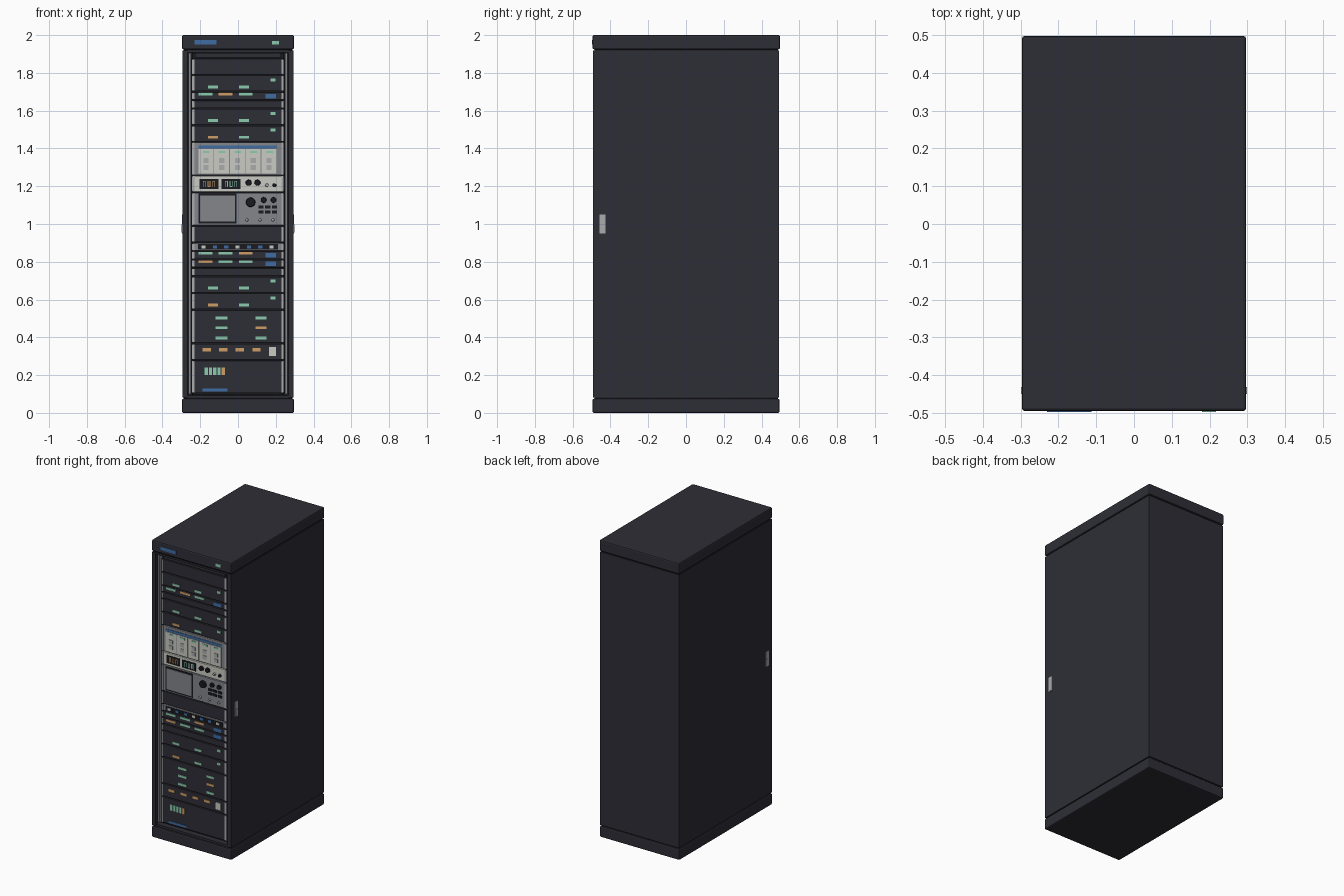
import bpy, bmesh, math
from mathutils import Matrix

if "Cube" in bpy.data.objects:
    bpy.data.objects.remove(bpy.data.objects["Cube"])


def material(name, r, g, b):
    m = bpy.data.materials.new(name)
    m.diffuse_color = (r, g, b, 1)
    m.use_nodes = True
    m.node_tree.nodes["Principled BSDF"].inputs["Base Color"].default_value = m.diffuse_color
    return m


GRAPHITE = material("graphite", 0.027, 0.027, 0.037)
BLACK = material("black", 0.010, 0.010, 0.014)
GREY = material("mid grey", 0.23, 0.24, 0.26)
STEEL = material("steel", 0.40, 0.41, 0.42)
CREAM = material("pale cream", 0.60, 0.60, 0.55)
BLUE = material("blue", 0.05, 0.15, 0.36)
GREEN = material("green", 0.26, 0.60, 0.42)
ORANGE = material("orange", 0.62, 0.34, 0.13)

U, Z0 = 0.0444, 0.102      # height of one rack slot, bottom of the stack
FACE = -0.466              # y of the equipment faces


def finish(name, bm, mat):
    me = bpy.data.meshes.new(name)
    bm.to_mesh(me)
    bm.free()
    me.materials.append(mat)
    ob = bpy.data.objects.new(name, me)
    bpy.context.collection.objects.link(ob)
    return ob


def box(name, x0, x1, y0, y1, z0, z1, mat, bevel=0):
    bm = bmesh.new()
    bmesh.ops.create_cube(bm, size=1)
    bmesh.ops.scale(bm, vec=(x1 - x0, y1 - y0, z1 - z0), verts=bm.verts)
    bmesh.ops.translate(bm, vec=((x0 + x1) / 2, (y0 + y1) / 2, (z0 + z1) / 2), verts=bm.verts)
    ob = finish(name, bm, mat)
    if bevel:
        mod = ob.modifiers.new("bevel", "BEVEL")
        mod.width, mod.segments = bevel, 2
    return ob


def plate(name, x, w, z, h, mat, y=FACE, t=0.003):
    """Thin plate standing on the face at y; x and z are its lower left corner."""
    return box(name, x, x + w, y - t, y + 0.001, z, z + h, mat)


def knob(name, x, z, r, mat, depth=0.012, sides=20):
    bm = bmesh.new()
    bmesh.ops.create_cone(bm, cap_ends=True, segments=sides, radius1=r, radius2=r * 0.9, depth=depth)
    bmesh.ops.transform(bm, verts=bm.verts,
                        matrix=Matrix.Translation((x, FACE - depth / 2, z)) @ Matrix.Rotation(math.pi / 2, 4, 'X'))
    return finish(name, bm, mat)


# Cabinet shell
box("base_plinth", -.297, .297, -.495, .495, 0, .075, GRAPHITE, .008)
box("top_cap", -.297, .297, -.495, .498, 1.925, 2.0, GRAPHITE, .008)
box("base_seam", -.288, .288, -.484, .486, .07, .083, BLACK)
box("top_seam", -.288, .288, -.484, .486, 1.917, 1.93, BLACK)
box("back_panel", -.294, .294, .475, .493, .081, 1.919, GRAPHITE)
box("inner_back", -.27, .27, .3, .476, .083, 1.917, BLACK)
box("floor_rail", -.27, .27, -.488, .476, .081, .092, GRAPHITE)
box("roof_rail", -.27, .27, -.488, .476, 1.908, 1.919, GRAPHITE)
for s, side in ((-1, "left"), (1, "right")):
    def mirrored(name, a, b, *rest):
        return box(side + name, min(s * a, s * b), max(s * a, s * b), *rest)
    mirrored("_side_panel", .268, .294, -.492, .493, .081, 1.919, GRAPHITE)
    mirrored("_corner_post", .25, .262, -.475, -.42, .10, 1.905, GREY)
    mirrored("_post_liner", .24, .27, -.44, .4, .09, 1.91, BLACK)
    mirrored("_mount_rail", .231, .246, -.463, -.44, .10, 1.875, BLACK)
    mirrored("_latch_plate", .293, .297, -.457, -.425, .95, 1.05, STEEL)
    mirrored("_latch_grip", .296, .2985, -.45, -.432, .955, .998, STEEL)
plate("cap_badge", -.23, .117, 1.95, .024, BLUE, -.495)
plate("cap_lamp", .18, .037, 1.95, .02, GREEN, -.495)


# Equipment bodies: every unit has a chassis and two steel mounting ears
def unit(name, slot, size, mat=GRAPHITE):
    z0, z1 = Z0 + slot * U + .003, Z0 + (slot + size) * U - .003
    box(name, -.24, .24, FACE, .3, z0, z1, mat, .002)
    for x in (-.243, .229):
        plate(name + "_ear", x, .013, z0 + .003, z1 - z0 - .006, STEEL)
    return Z0 + slot * U


box("rack_backing", -.243, .243, FACE + .012, .3, .095, 1.905, BLACK)
box("top_filler", -.228, .228, FACE, -.40, 1.881, 1.905, GRAPHITE)
for slot, size in ((38, 2), (34, 1), (18, 2), (14, 1)):
    unit("blank_panel", slot, size)

# Two-slot servers
for slot, first in ((36, GREEN), (32, GREEN), (30, ORANGE), (12, GREEN), (10, ORANGE)):
    z = unit("server", slot, 2)
    plate("server_light", -.16, .053, z + .018, .015, first)
    plate("server_light", .005, .053, z + .018, .015, GREEN)
    plate("server_status", .172, .027, z + 2 * U - .034, .016, GREEN)

# One-slot switches
for slot, cols in ((35, (GREEN, ORANGE, GREEN)), (16, (GREEN, GREEN, ORANGE)), (15, (ORANGE, GREEN, GREEN))):
    z = unit("network_switch", slot, 1)
    for i, c in enumerate(cols):
        plate("switch_port_lights", -.208 + i * .106, .072, z + .025, .014, c)
    plate("switch_label_plate", .146, .054, z + .009, .024, BLUE)

# Modular chassis with five cards
z = unit("module_chassis", 26, 4, GREY)
plate("chassis_strip", -.21, .415, z + .142, .017, BLUE)
for i in range(5):
    x = -.21 + i * .0835
    plate("module_card", x, .079, z + .01, .13, CREAM)
    plate("module_light", x + .024, .036, z + .119, .012, GREEN, FACE - .003)
    for dz in (.03, .067):
        plate("module_socket", x + .027, .027, z + dz, .025, STEEL, FACE - .003)

# Bench power supply: segment bars for the readouts
z = unit("power_supply", 24, 2, CREAM)
for x, c, n in ((-.204, ORANGE, 3), (-.087, GREEN, 3)):
    plate("supply_display", x, .1, z + .019, .052, BLACK)
    for i in range(n):
        bx = x + .018 + i * .025
        for dx in (0, .011):
            plate("readout_segment", bx + dx, .004, z + .029, .032, c, FACE - .003, .001)
        plate("readout_segment", bx + .004, .007, z + (.029 if i % 2 else .057), .004, c, FACE - .003, .001)
for x in (.056, .103):
    knob("supply_knob", x, z + .051, .016, BLACK)
knob("supply_terminal", .153, z + .038, .009, STEEL)
knob("supply_terminal", .193, z + .038, .010, BLACK)

# Oscilloscope
z = unit("oscilloscope", 20, 4, GREY)
plate("scope_bezel", -.21, .203, z + .012, .16, BLACK)
plate("scope_screen", -.2, .183, z + .022, .14, GREY, FACE - .003)
knob("scope_main_knob", .067, z + .125, .025, BLACK)
for x in (.136, .188):
    knob("scope_small_knob", x, z + .137, .015, BLACK)
for i in range(3):
    for dz in (.066, .093):
        plate("scope_button", .108 + i * .036, .027, z + dz, .016, BLACK, t=.005)
    knob("scope_connector", .047 + i * .069, z + .032, .008, STEEL)

# Patch panel
z = unit("patch_panel", 17, 1, GREY)
plate("patch_strip", -.213, .426, z + .008, .028, BLACK)
for i in range(7):
    plate("patch_port", -.193 + i * .06, .022, z + .014, .016, BLUE if i % 3 else CREAM, FACE - .003)

# Storage unit
z = unit("storage_unit", 6, 4)
for i, dz in enumerate((.02, .075, .127)):
    plate("storage_light", -.118, .063, z + dz, .015, GREEN)
    plate("storage_light", .093, .058, z + dz, .015, ORANGE if i == 1 else GREEN)

# Power distribution unit
z = unit("power_distribution", 4, 2)
for i in range(4):
    plate("outlet_light", -.188 + i * .088, .044, z + .046, .017, ORANGE)
plate("power_rocker", .163, .037, z + .022, .046, CREAM, t=.006)

# Battery backup
z = unit("battery_backup", 0, 4)
for i in range(5):
    plate("charge_bar", -.177 + i * .0225, .018, z + .099, .04, ORANGE if i == 4 else GREEN)
plate("battery_strip", -.188, .132, z + .011, .015, BLUE)
